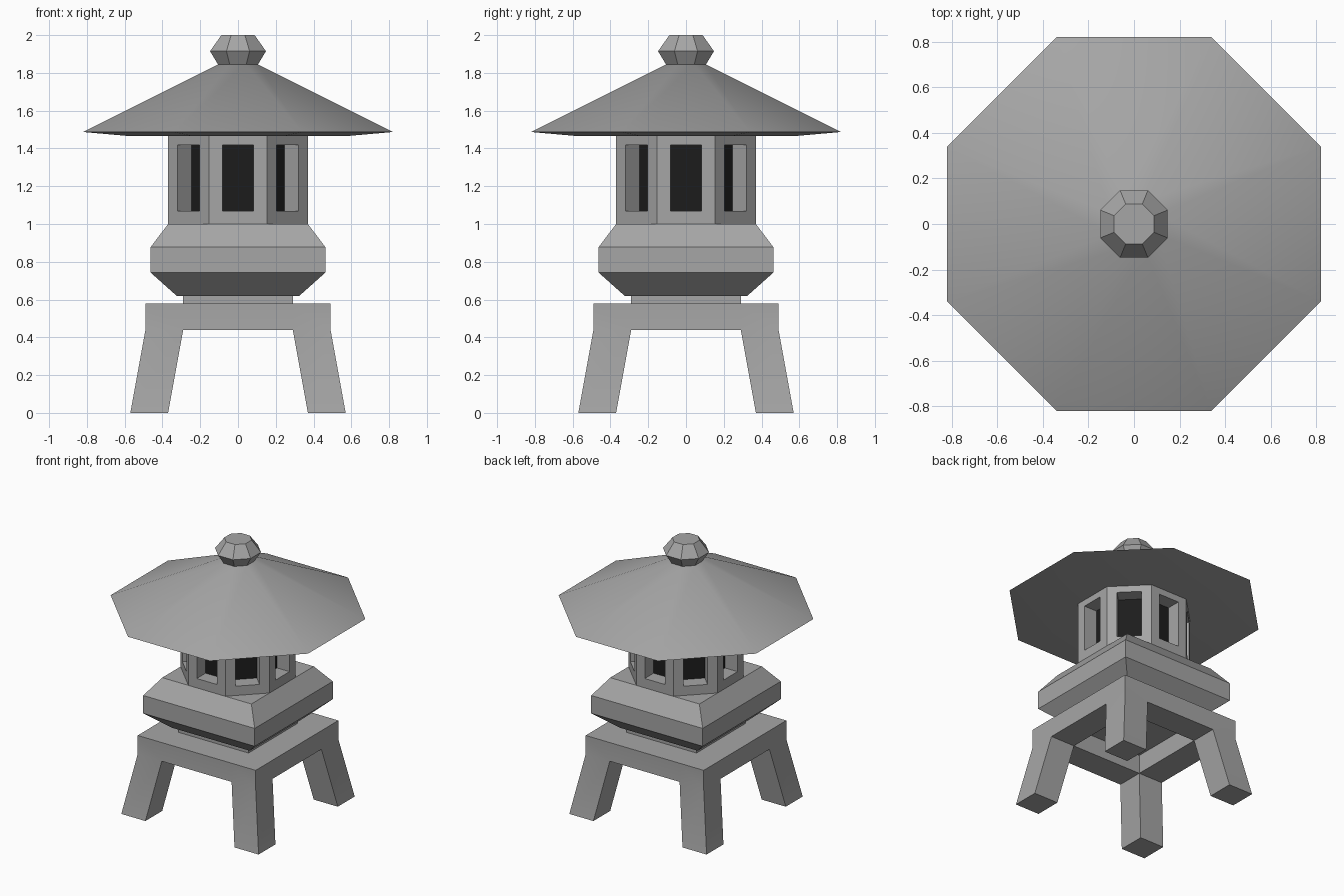
import bpy, bmesh, math
from mathutils import Vector

if "Cube" in bpy.data.objects:
    bpy.data.objects.remove(bpy.data.objects["Cube"])


def material(name, v):
    m = bpy.data.materials.new(name)
    m.diffuse_color = (v, v, v, 1)
    m.use_nodes = True
    m.node_tree.nodes["Principled BSDF"].inputs["Base Color"].default_value = m.diffuse_color
    return m


stone = material("stone", 0.38)
dark = material("dark_window", 0.012)


def finish(name, bm):
    """Make the object; gentle bends are smooth, real edges stay sharp."""
    bmesh.ops.recalc_face_normals(bm, faces=bm.faces[:])
    me = bpy.data.meshes.new(name)
    bm.to_mesh(me)
    bm.free()
    me.materials.append(stone)
    me.materials.append(dark)
    ob = bpy.data.objects.new(name, me)
    bpy.context.collection.objects.link(ob)
    bpy.ops.object.select_all(action='DESELECT')
    bpy.context.view_layer.objects.active = ob
    ob.select_set(True)
    bpy.ops.object.shade_smooth_by_angle(angle=math.radians(30))
    return ob


def stack(profile, sides):
    """Capped stack of polygon rings; profile = (half width across flats, z)."""
    bm = bmesh.new()
    k = 1 / math.cos(math.pi / sides)
    rings = []
    for r, z in profile:
        angles = [2 * math.pi * (i + 0.5) / sides for i in range(sides)]
        rings.append([bm.verts.new((r * k * math.cos(a), r * k * math.sin(a), z)) for a in angles])
    for lo, hi in zip(rings, rings[1:]):
        for i in range(sides):
            j = (i + 1) % sides
            bm.faces.new((lo[i], lo[j], hi[j], hi[i]))
    bm.faces.new(rings[0][::-1])
    bm.faces.new(rings[-1])
    bmesh.ops.recalc_face_normals(bm, faces=bm.faces[:])
    return bm


# Stand: square frame with four splayed legs drawn down from its corners
bm = bmesh.new()
c = (-0.49, -0.29, 0.29, 0.49)
grid = [[bm.verts.new((x, y, 0.58)) for y in c] for x in c]
for i in range(3):
    for j in range(3):
        if (i, j) != (1, 1):
            bm.faces.new((grid[i][j], grid[i + 1][j], grid[i + 1][j + 1], grid[i][j + 1]))
ext = bmesh.ops.extrude_face_region(bm, geom=bm.faces[:], use_keep_orig=True)["geom"]
low = [g for g in ext if isinstance(g, bmesh.types.BMFace)]
bmesh.ops.translate(bm, vec=(0, 0, -0.14), verts=[g for g in ext if isinstance(g, bmesh.types.BMVert)])
corners = [f for f in low if min(abs(f.calc_center_median().x), abs(f.calc_center_median().y)) > 0.3]
for f in bmesh.ops.extrude_discrete_faces(bm, faces=corners)["faces"]:
    m = f.calc_center_median()
    move = Vector((math.copysign(0.08, m.x), math.copysign(0.08, m.y), -0.44))
    bmesh.ops.translate(bm, vec=move, verts=f.verts[:])
bmesh.ops.remove_doubles(bm, verts=bm.verts[:], dist=0.0001)
finish("stand", bm)

# Pedestal and square body
finish("pedestal", stack([(0.29, 0.58), (0.29, 0.63)], 4))
finish("body", stack([(0.325, 0.62), (0.463, 0.743), (0.463, 0.877), (0.37, 1.0)], 4))

# Eight-sided light chamber with recessed dark windows
bm = stack([(0.37, 1.0), (0.37, 1.487)], 8)
walls = [f for f in bm.faces if abs(f.normal.z) < 0.1]
bmesh.ops.inset_individual(bm, faces=walls, thickness=0.07, use_even_offset=True)
for f in bmesh.ops.extrude_discrete_faces(bm, faces=walls)["faces"]:
    f.normal_update()
    bmesh.ops.translate(bm, vec=f.normal * -0.105, verts=f.verts[:])
    f.material_index = 1
finish("light_chamber", bm)

# Roof with a thin sharp eave
finish("roof", stack([(0.57, 1.465), (0.82, 1.487), (0.105, 1.845)], 8))

# Finial
finish("finial", stack([(0.105, 1.843), (0.148, 1.915), (0.088, 2.0)], 8))
